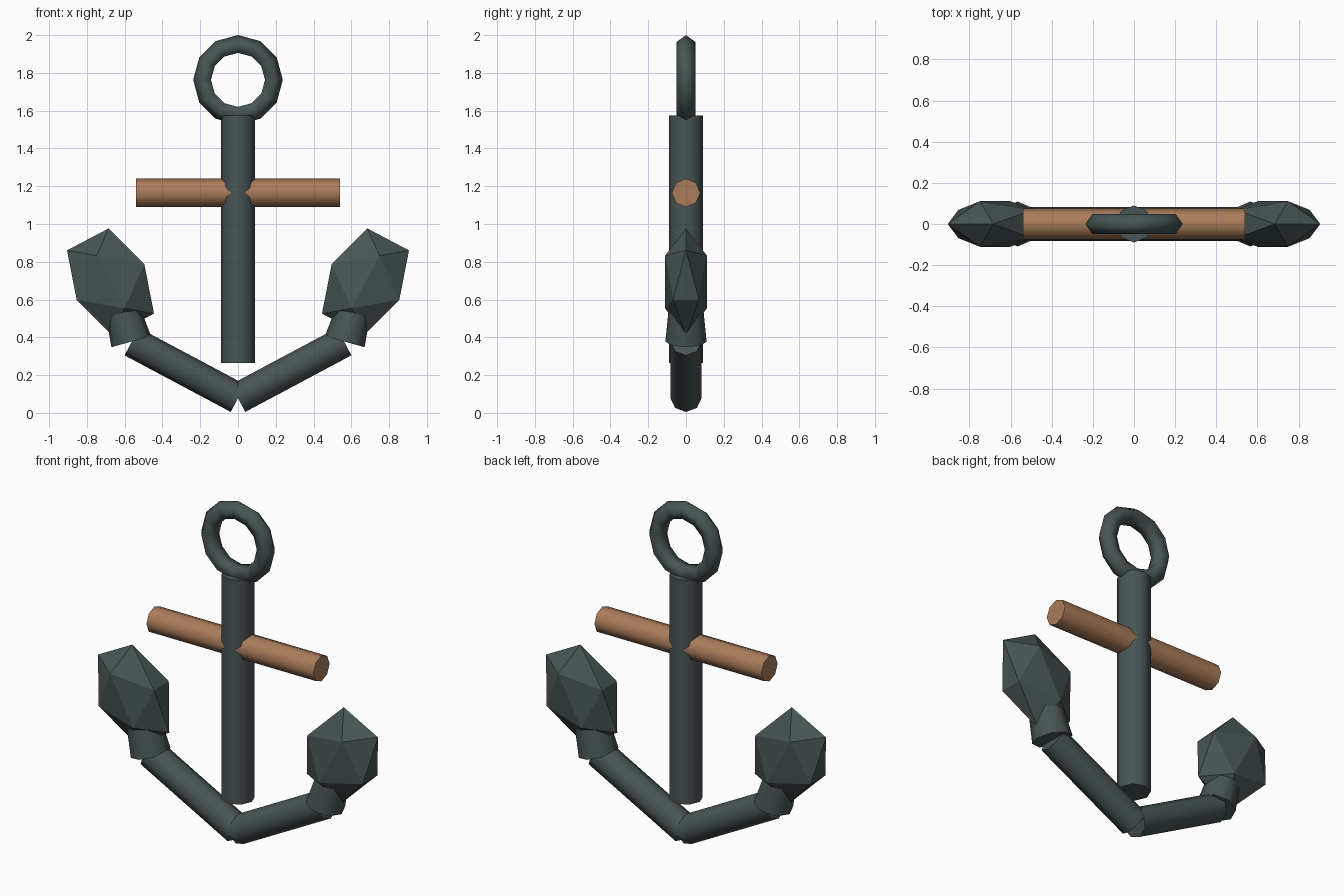
import bpy, bmesh, math
from mathutils import Vector, Matrix

if "Cube" in bpy.data.objects:
    bpy.data.objects.remove(bpy.data.objects["Cube"])


def material(name, rgb):
    m = bpy.data.materials.new(name)
    m.diffuse_color = (*rgb, 1)
    m.use_nodes = True
    m.node_tree.nodes["Principled BSDF"].inputs["Base Color"].default_value = m.diffuse_color
    return m


IRON = material("iron", (0.065, 0.09, 0.092))
WOOD = material("wood", (0.40, 0.20, 0.10))


def finish(name, mat, smooth_angle=None):
    ob = bpy.context.object
    ob.name = name
    ob.data.materials.append(mat)
    if smooth_angle:
        bpy.ops.object.shade_smooth_by_angle(angle=math.radians(smooth_angle))
    return ob


def bar(name, a, b, r1, r2, mat, sides=8):
    """Capped bar from a to b, with an optional taper."""
    a, b = Vector(a), Vector(b)
    d = b - a
    bpy.ops.mesh.primitive_cone_add(
        vertices=sides, radius1=r1, radius2=r2, depth=d.length,
        location=(a + b) / 2, rotation=d.to_track_quat('Z', 'Y').to_euler())
    return finish(name, mat, 50)


def fluke(name, s):
    """Skewed, flattened icosahedron."""
    m = Matrix(((s * 0.253, 0, s * 0.009, s * 0.675),
                (0, 0.13, 0, 0),
                (0.045, 0, 0.284, 0.693),
                (0, 0, 0, 1)))
    bm = bmesh.new()
    bmesh.ops.create_icosphere(bm, subdivisions=1, radius=1, matrix=m)
    bmesh.ops.recalc_face_normals(bm, faces=bm.faces)
    me = bpy.data.meshes.new(name)
    bm.to_mesh(me)
    bm.free()
    ob = bpy.data.objects.new(name, me)
    bpy.context.collection.objects.link(ob)
    me.materials.append(IRON)
    return ob


# shank and wooden stock
bar("shank", (0, 0, 0.265), (0, 0, 1.575), 0.09, 0.09, IRON)
bar("stock", (-0.54, 0, 1.165), (0.54, 0, 1.165), 0.075, 0.075, WOOD)

# ring at the top
bpy.ops.mesh.primitive_torus_add(
    major_segments=12, minor_segments=5, major_radius=0.185, minor_radius=0.052,
    location=(0, 0, 1.763), rotation=(math.pi / 2, 0, 0))
finish("ring", IRON, 80)

# arms, tapered bills and flukes on both sides
for side, s in (("left", -1), ("right", 1)):
    bar("arm_" + side, (0, 0, 0.0775), (s * 0.562, 0, 0.377), 0.082, 0.082, IRON)
    bar("bill_" + side, (s * 0.565, 0, 0.377), (s * 0.692, 0, 0.833), 0.109, 0.064, IRON)
    fluke("fluke_" + side, s)
